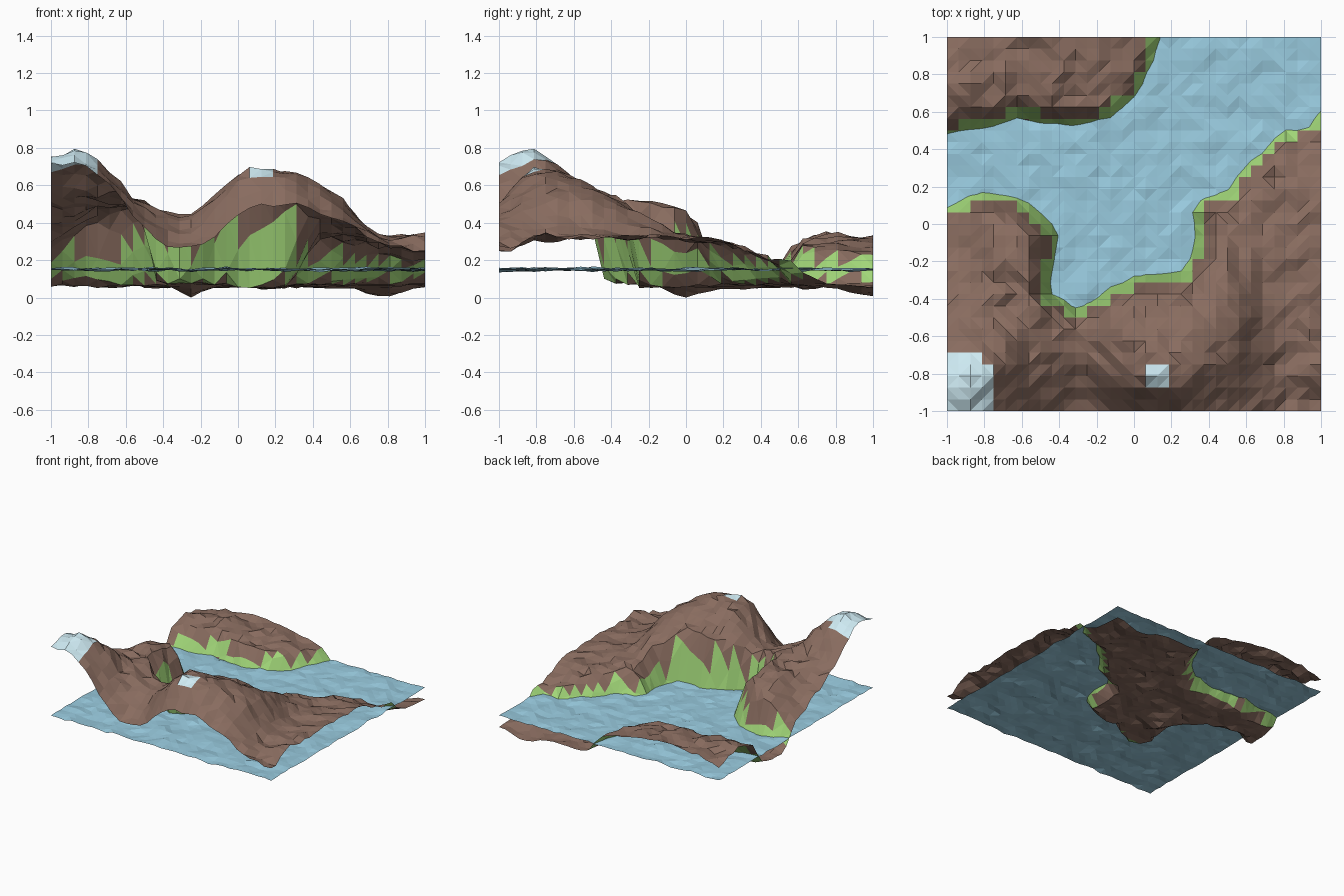
import bpy, bmesh, math
from mathutils import Vector, noise

if "Cube" in bpy.data.objects:
    bpy.data.objects.remove(bpy.data.objects["Cube"])

N = 32  # grid cells per side

# Land heights every 0.25 units, rows from front (y=-1) to back (y=1)
LAND = [
    (.70, .67, .38, .25, .41, .47, .45, .32, .25),
    (.72, .73, .50, .43, .66, .67, .58, .34, .34),
    (.53, .56, .51, .44, .58, .59, .55, .34, .34),
    (.38, .50, .50, .42, .46, .47, .45, .34, .34),
    (.27, .46, .46, .30, .30, .34, .34, .33, .33),
    (.20, .22, .24, .22, .22, .26, .28, .29, .28),
    (.26, .28, .29, .27, .25, .22, .22, .23, .22),
    (.34, .34, .32, .30, .27, .25, .20, .20, .20),
    (.27, .33, .33, .31, .25, .23, .20, .20, .20),
]

# Shoreline of the lake, closed outside the square
SHORE = [(-1.4, .45), (-1, .46), (-.8, .49), (-.6, .56), (-.5, .525), (-.3, .51),
         (-.12, .54), (.0, .65), (.08, .75), (.14, .88), (.17, 1), (.2, 1.4),
         (1.4, 1.4), (1.4, .80), (1, .68), (.9, .57), (.75, .50), (.6, .33),
         (.5, .2), (.3, .1), (.33, -.03), (.31, -.22), (.25, -.26), (.02, -.29),
         (-.14, -.36), (-.22, -.43), (-.31, -.46), (-.47, -.37), (-.44, -.2),
         (-.41, -.04), (-.5, .05), (-.6, .13), (-.8, .18), (-.92, .175),
         (-1, .12), (-1.4, .12)]


def cubic(p, t):
    a, b, c, d = p
    return b + .5 * t * (c - a + t * (2*a - 5*b + 4*c - d + t * (3*(b - c) + d - a)))


def land(x, y):
    u, v = (x + 1) * 4, (y + 1) * 4
    i, j = min(int(u), 7), min(int(v), 7)
    near = lambda k: [min(max(k + o, 0), 8) for o in (-1, 0, 1, 2)]
    return cubic([cubic([LAND[r][c] for c in near(i)], u - i) for r in near(j)], v - j)


def shore_distance(x, y):
    """Signed distance to the shoreline, positive on land."""
    best, inside = 9, False
    p = Vector((x, y))
    for a, b in zip(SHORE, SHORE[1:] + SHORE[:1]):
        va, e = Vector(a), Vector(b) - Vector(a)
        t = min(max((p - va).dot(e) / e.dot(e), 0), 1)
        best = min(best, (p - va - e * t).length)
        if (a[1] > y) != (b[1] > y) and x < a[0] + (y - a[1]) / (b[1] - a[1]) * (b[0] - a[0]):
            inside = not inside
    return -best if inside else best


def bump(x, y, cx, cy, rx, ry=None):
    return math.exp(-((x - cx) / rx)**2 - ((y - cy) / (ry or rx))**2)


def rough(x, y, f, seed):
    return noise.noise(Vector((x * f, y * f, seed)))


def terrain_height(x, y):
    bed = .086 + .022 * rough(x, y, 5, 2.3) + .02 * rough(x, y, 13, 5.2)
    bed -= .07 * bump(x, y, -.25, 0, .1) + .07 * bump(x, y, .8, 1, .15)
    top = land(x, y) + .012 + .02 * rough(x, y, 7, 7.7) + .035 * rough(x, y, 13.3, 1.4)
    # corner summit and front ridge
    top += .06 * bump(x, y, -.9, -.89, .14) + .1 * bump(x, y, .1, -.9, .24, .12)
    # steep banks around the bay, gentler ones elsewhere
    width = .085 if y < -.2 else .14
    t = min(max(shore_distance(x, y) / width + .3, 0), 1)
    return max(bed + (top - bed) * t, 0)


def water_height(x, y):
    return .15 + .017 * rough(x, y, 6, 4.1) + .012 * rough(x, y, 13, 9.1)


def material(name, rgb):
    m = bpy.data.materials.new(name)
    m.diffuse_color = (*rgb, 1)
    m.use_nodes = True
    m.node_tree.nodes["Principled BSDF"].inputs["Base Color"].default_value = m.diffuse_color
    return m


def sheet(name, height, mats, pick):
    """Square triangulated grid raised by height(x, y), coloured per quad."""
    bm = bmesh.new()
    bmesh.ops.create_grid(bm, x_segments=N, y_segments=N, size=1)
    for v in bm.verts:
        v.co.z = height(v.co.x, v.co.y)
    for f in bm.faces:
        f.material_index = pick(f)
    bmesh.ops.triangulate(bm, faces=bm.faces[:])
    me = bpy.data.meshes.new(name)
    bm.to_mesh(me)
    bm.free()
    for m in mats:
        me.materials.append(m)
    ob = bpy.data.objects.new(name, me)
    bpy.context.collection.objects.link(ob)
    return ob


def terrain_colour(f):
    c = f.calc_center_median()
    corner = c.x < -.75 and c.y < -.6875 and not (c.x > -.81 and c.y > -.75)
    peak = abs(c.x - .125) < .0625 and abs(c.y + .8125) < .0625
    if corner or peak:
        return 2  # snow caps
    # grassy bank where the face crosses the waterline
    return 1 if min(v.co.z for v in f.verts) < .175 < max(v.co.z for v in f.verts) else 0


rock = material("rock", (.25, .15, .115))
grass = material("grass", (.36, .68, .19))
snow = material("snow", (.62, .83, .90))
lake = material("water", (.32, .60, .74))

terrain = sheet("terrain", terrain_height, (rock, grass, snow), terrain_colour)
sheet("water_surface", water_height, (lake,), lambda f: 0)

# Rest the lowest point on the ground
low = min(v.co.z for v in terrain.data.vertices)
for v in terrain.data.vertices:
    v.co.z -= low
